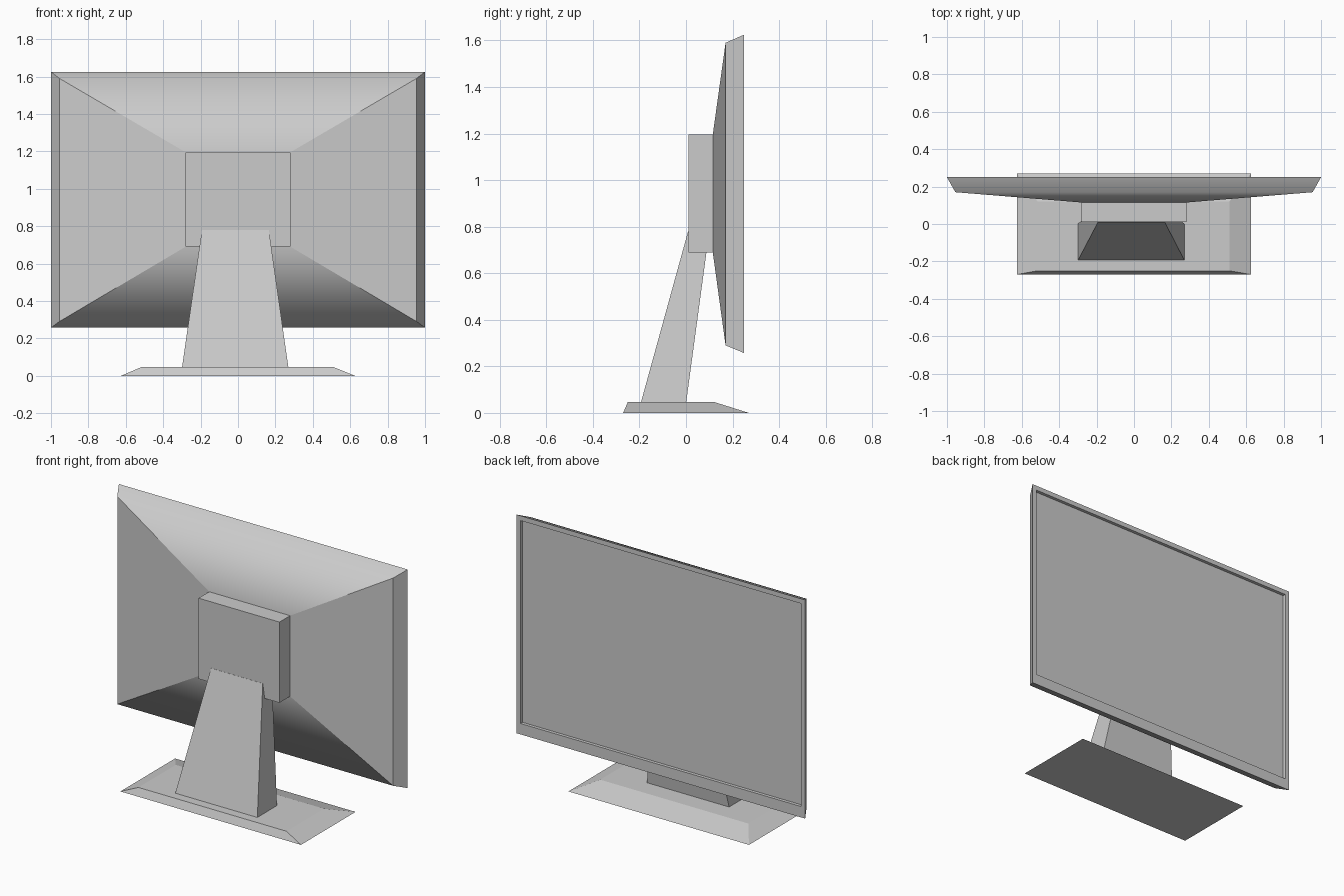
import bpy, bmesh

if "Cube" in bpy.data.objects:
    bpy.data.objects.remove(bpy.data.objects["Cube"])


def loft(name, rings, axis, cap_start=True, cap_end=True, soft=()):
    """Join rectangles (level, a0, a1, b0, b1) stacked along 'y' or 'z'.
    Rings listed in soft keep their top and bottom edges smooth-shaded."""
    bm = bmesh.new()
    loops = []
    for level, a0, a1, b0, b1 in rings:
        corners = [(a0, b0), (a1, b0), (a1, b1), (a0, b1)]
        loops.append([bm.verts.new((a, level, b) if axis == 'y' else (a, b, level))
                      for a, b in corners])
    for low, high in zip(loops, loops[1:]):
        for i in range(4):
            j = (i + 1) % 4
            bm.faces.new((low[i], low[j], high[j], high[i]))
    if cap_start:
        bm.faces.new(loops[0])
    if cap_end:
        bm.faces.new(loops[-1])
    bmesh.ops.recalc_face_normals(bm, faces=bm.faces)
    if soft:
        for f in bm.faces:
            f.smooth = True
        for e in bm.edges:
            e.smooth = False
        for r in soft:
            for i, j in ((0, 1), (2, 3)):
                bm.edges.get((loops[r][i], loops[r][j])).smooth = True
    mesh = bpy.data.meshes.new(name)
    bm.to_mesh(mesh)
    bm.free()
    obj = bpy.data.objects.new(name, mesh)
    bpy.context.collection.objects.link(obj)
    return obj


# Display housing: tapered rear, bevelled rim, bezel and screen recess
opening = (-0.97, 0.97, 0.325, 1.595)
loft("display_housing", [
    (0.115, -0.28, 0.28, 0.69, 1.195),
    (0.17, -0.955, 0.955, 0.29, 1.59),
    (0.25, -1.0, 1.0, 0.257, 1.625),
    (0.25, *opening),
    (0.23, *opening),
], 'y', cap_end=False, soft=(1,))

# Screen panel set into the bezel
loft("screen", [(0.222, *opening), (0.23, *opening)], 'y')

# Square mounting block behind the display
loft("mount_block", [(0.01, -0.28, 0.28, 0.69, 1.195),
                     (0.118, -0.28, 0.28, 0.69, 1.195)], 'y')

# Leaning, tapered neck
loft("neck", [(0.04, -0.30, 0.27, -0.195, 0.0),
              (0.78, -0.193, 0.165, 0.009, 0.10)], 'z')

# Base plate with sloped edges
loft("base", [(0.0, -0.625, 0.625, -0.27, 0.27),
              (0.047, -0.515, 0.51, -0.25, 0.12)], 'z')
